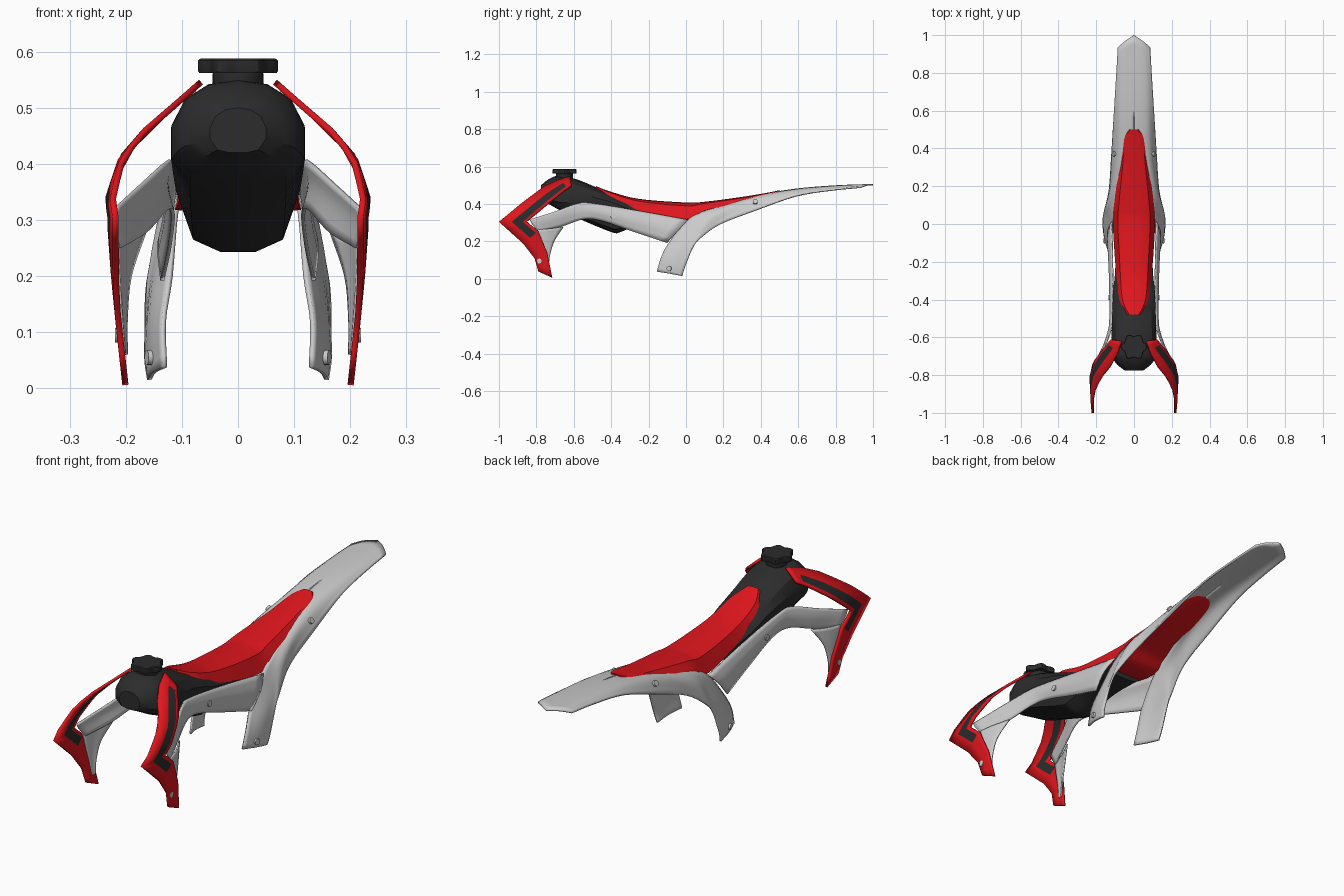
import bpy, bmesh, math
from mathutils import Vector

if "Cube" in bpy.data.objects:
    bpy.data.objects.remove(bpy.data.objects["Cube"])


def material(name, rgb):
    m = bpy.data.materials.new(name)
    m.diffuse_color = (*rgb, 1)
    m.use_nodes = True
    m.node_tree.nodes["Principled BSDF"].inputs["Base Color"].default_value = m.diffuse_color
    return m


RED = material("red plastic", (0.75, 0.008, 0.012))
BLACK = material("black plastic", (0.025, 0.025, 0.025))


def spline(pts, n):
    """Catmull-Rom resampling of a list of points."""
    p = [Vector(q) for q in pts]
    p = [2 * p[0] - p[1]] + p + [2 * p[-1] - p[-2]]
    out = []
    for i in range(1, len(p) - 2):
        a, b, c, d = p[i - 1:i + 3]
        for k in range(n):
            t = k / n
            out.append(0.5 * (2 * b + (c - a) * t + (2 * a - 5 * b + 4 * c - d) * t * t
                              + (3 * b - a - 3 * c + d) * t ** 3))
    return out + [p[-2]]


def linear(pts, n):
    p = [Vector(q) for q in pts]
    return [a.lerp(b, k / n) for a, b in zip(p, p[1:]) for k in range(n)] + [p[-1]]


def finish(ob, angle=30):
    bpy.ops.object.select_all(action='DESELECT')
    ob.select_set(True)
    bpy.context.view_layer.objects.active = ob
    bpy.ops.object.shade_smooth_by_angle(angle=math.radians(angle))


def loft(name, rows, n=5, across=1, mats=(), ring=False, mirror=False, thick=0,
         resample=spline, shape=None, paint=None, angle=30):
    """Skin rows of points; ring closes each row and caps the ends."""
    cols = [resample(c, n) for c in zip(*rows)]
    grid = [list(r) for r in zip(*cols)]
    if across > 1:
        grid = [spline(r, across) for r in grid]
    bm = bmesh.new()
    vs = [[bm.verts.new(shape(p) if shape else p) for p in r] for r in grid]
    w = len(vs[0])
    for i in range(len(vs) - 1):
        for j in range(w if ring else w - 1):
            k = (j + 1) % w
            f = bm.faces.new((vs[i][j], vs[i][k], vs[i + 1][k], vs[i + 1][j]))
            if paint:
                f.material_index = paint(i / n, j)
    if ring:
        bm.faces.new(vs[0])
        bm.faces.new(vs[-1])
    bmesh.ops.recalc_face_normals(bm, faces=bm.faces)
    me = bpy.data.meshes.new(name)
    bm.to_mesh(me)
    bm.free()
    for m in mats:
        me.materials.append(m)
    ob = bpy.data.objects.new(name, me)
    bpy.context.collection.objects.link(ob)
    finish(ob, angle)
    if mirror:
        md = ob.modifiers.new("mirror", 'MIRROR')
        md.use_clip = True
    if thick:
        md = ob.modifiers.new("thickness", 'SOLIDIFY')
        md.thickness = thick
        md.offset = 0
    return ob


def full_ring(y, half):
    """Symmetric ring from a top-to-bottom half profile of (x, z)."""
    right = [(x, y, z) for x, z in half]
    return right + [(-x, y, z) for x, z in reversed(half) if x > 0]


# Fuel tank: y, half width, top, shoulder, lower side, bottom
tank = []
for y, w, zt, zs, zl, zb in [(-.775, .05, .50, .465, .445, .42), (-.735, .098, .532, .467, .43, .40),
                             (-.68, .117, .55, .47, .41, .37), (-.57, .118, .527, .455, .40, .32),
                             (-.40, .112, .452, .41, .36, .25), (-.35, .11, .43, .39, .35, .25),
                             (-.25, .10, .40, .36, .335, .29), (-.08, .095, .375, .335, .32, .30)]:
    h = zt - zs
    tank.append(full_ring(y, [(0, zt), (.45 * w, zt - .1 * h), (.8 * w, zt - .42 * h), (w, zs),
                              (w, zl), (.72 * w, zb + .2 * (zl - zb)), (.28 * w, zb)]))
loft("fuel_tank", tank, n=4, mats=[BLACK], ring=True)

# Seat: y, half width, top, side edge
seat = []
for y, w, zt, ze in [(-.48, .035, .495, .485), (-.40, .08, .465, .435), (-.25, .096, .427, .366),
                     (0, .112, .408, .318), (.10, .106, .412, .365), (.30, .08, .438, .41),
                     (.45, .062, .463, .45), (.50, .025, .474, .468)]:
    d = zt - ze
    seat.append(full_ring(y, [(0, zt), (.45 * w, zt - .04 * d), (.76 * w, zt - .2 * d),
                              (w, ze), (.6 * w, ze - .004)]))
loft("seat", seat, mats=[RED], ring=True)

# Rear fender sweeping down into the side number panels
loft("rear_fender", [
    [(0, 1.0, .503), (.045, .97, .502), (.085, .935, .49)],
    [(0, .82, .497), (.06, .80, .492), (.093, .78, .474)],
    [(0, .62, .482), (.068, .61, .474), (.104, .59, .443)],
    [(0, .46, .458), (.078, .43, .442), (.117, .37, .365)],
    [(.05, .30, .420), (.100, .27, .395), (.130, .18, .290)],
    [(.095, .12, .368), (.133, .12, .322), (.155, .07, .21)],
    [(.110, .01, .315), (.143, .045, .24), (.162, .035, .165)],
    [(.120, -.085, .20), (.152, -.035, .16), (.163, .005, .09)],
    [(.132, -.13, .12), (.154, -.075, .09), (.163, -.01, .05)],
    [(.130, -.155, .038), (.150, -.09, .028), (.158, -.02, .015)],
], n=4, across=4, mirror=True, thick=.008)

# Side panel with the arm reaching out to the shroud
loft("side_panel", [
    [(.118, .01, .315), (.140, -.04, .26), (.135, -.10, .192)],
    [(.113, -.25, .362), (.130, -.265, .31), (.122, -.28, .252)],
    [(.116, -.50, .402), (.127, -.48, .36), (.116, -.45, .31)],
    [(.128, -.58, .402), (.136, -.57, .362), (.128, -.55, .318)],
    [(.175, -.70, .360), (.178, -.69, .325), (.165, -.67, .278)],
    [(.222, -.835, .317), (.222, -.82, .29), (.212, -.79, .25)],
], n=5, across=3, mirror=True, thick=.007)

# Strut hanging from the arm behind the shroud
loft("front_strut", [
    [(.216, -.80, .262), (.200, -.73, .268), (.166, -.655, .278)],
    [(.213, -.785, .20), (.207, -.745, .20), (.192, -.705, .20)],
    [(.208, -.765, .12), (.206, -.745, .125), (.199, -.728, .125)],
    [(.203, -.755, .06), (.202, -.745, .06), (.199, -.735, .06)],
], n=5, across=3, mirror=True, thick=.006)

# Radiator shroud: outer and inner edge (y, z), bowed outwards by height
BOW = [(0, .20), (.1, .211), (.2, .221), (.34, .231), (.41, .208), (.46, .165), (.50, .118), (.56, .05)]


def bow(p):
    z = min(max(p.z, .001), .559)
    for (a, xa), (b, xb) in zip(BOW, BOW[1:]):
        if a <= z <= b:
            x = xa + (xb - xa) * (z - a) / (b - a)
            break
    return Vector((x - .06 * max(0, -.83 - p.y), p.y, p.z))


EDGES = [((-.62, .546), (-.612, .497)), ((-.69, .524), (-.65, .472)), ((-.76, .490), (-.72, .415)),
         ((-.88, .402), (-.79, .355)), ((-1.0, .305), (-.85, .305)), ((-.87, .188), (-.79, .255)),
         ((-.81, .11), (-.742, .14)), ((-.79, .04), (-.715, .006))]
shroud = [[Vector((0, *o)).lerp(Vector((0, *i)), t) for t in (0, .46, .85, 1)] for o, i in EDGES]
loft("radiator_shroud", shroud, n=3, mats=[RED, BLACK], mirror=True, thick=.011,
     resample=linear, shape=bow, paint=lambda r, j: int(j == 1 and .6 < r < 5))


# Filler neck and star-shaped cap
def prism(name, radius, z0, z1, sides=48):
    rows = [[(r * radius(a) * math.cos(a), -.65 + r * radius(a) * math.sin(a), z)
             for a in (2 * math.pi * k / sides for k in range(sides))]
            for z, r in ((z0, .97), (z0 + .003, 1), (z1 - .004, 1), (z1, .94))]
    return loft(name, rows, n=1, mats=[BLACK], ring=True, resample=linear)


prism("filler_neck", lambda a: .045, .53, .565)
prism("filler_cap", lambda a: .064 + .007 * math.cos(6 * a), .562, .588)

# Bolts on both sides: position and outward direction
for loc, out in [((.087, -.65, .523), (.7, -.2, .7)), ((.214, -.785, .095), (1, 0, 0)),
                 ((.130, -.39, .335), (1, 0, .1)), ((.107, .37, .412), (1, 0, .6)),
                 ((.158, -.09, .055), (1, -.3, 0))]:
    for s in (1, -1):
        d = Vector((s * out[0], out[1], out[2]))
        bpy.ops.mesh.primitive_cylinder_add(vertices=16, radius=.013, depth=.01,
                                            location=(s * loc[0], loc[1], loc[2]),
                                            rotation=d.to_track_quat('Z', 'Y').to_euler())
        bpy.context.object.name = "bolt"
        finish(bpy.context.object)
